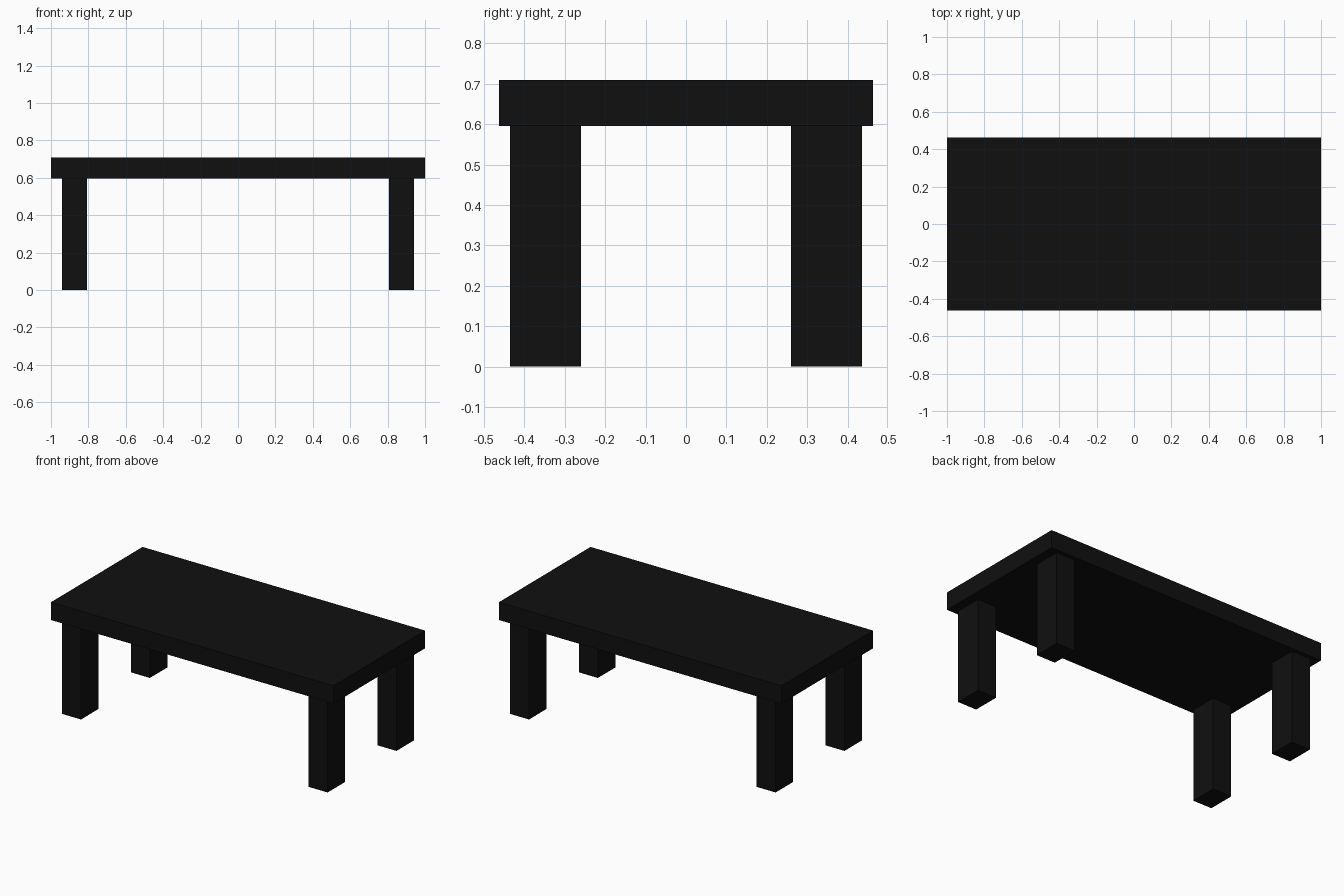
import bpy

if "Cube" in bpy.data.objects:
    bpy.data.objects.remove(bpy.data.objects["Cube"])

black = bpy.data.materials.new("black")
black.diffuse_color = (0.005, 0.005, 0.005, 1)
black.use_nodes = True
black.node_tree.nodes["Principled BSDF"].inputs["Base Color"].default_value = black.diffuse_color


def box(name, lo, hi):
    """Box between two opposite corners."""
    bpy.ops.mesh.primitive_cube_add(size=1, location=[(a + b) / 2 for a, b in zip(lo, hi)])
    ob = bpy.context.object
    ob.name = name
    ob.scale = [b - a for a, b in zip(lo, hi)]
    bpy.ops.object.transform_apply(location=False, rotation=False, scale=True)
    ob.data.materials.append(black)
    return ob


# Table top slab
box("table_top", (-1, -0.463, 0.595), (1, 0.463, 0.709))

# Four legs, inset from the slab edges
for side, sx in (("left", -1), ("right", 1)):
    for end, sy in (("front", -1), ("back", 1)):
        xs = sorted((sx * 0.806, sx * 0.94))
        ys = sorted((sy * 0.26, sy * 0.436))
        box(f"{end}_{side}_leg", (xs[0], ys[0], 0), (xs[1], ys[1], 0.595))
